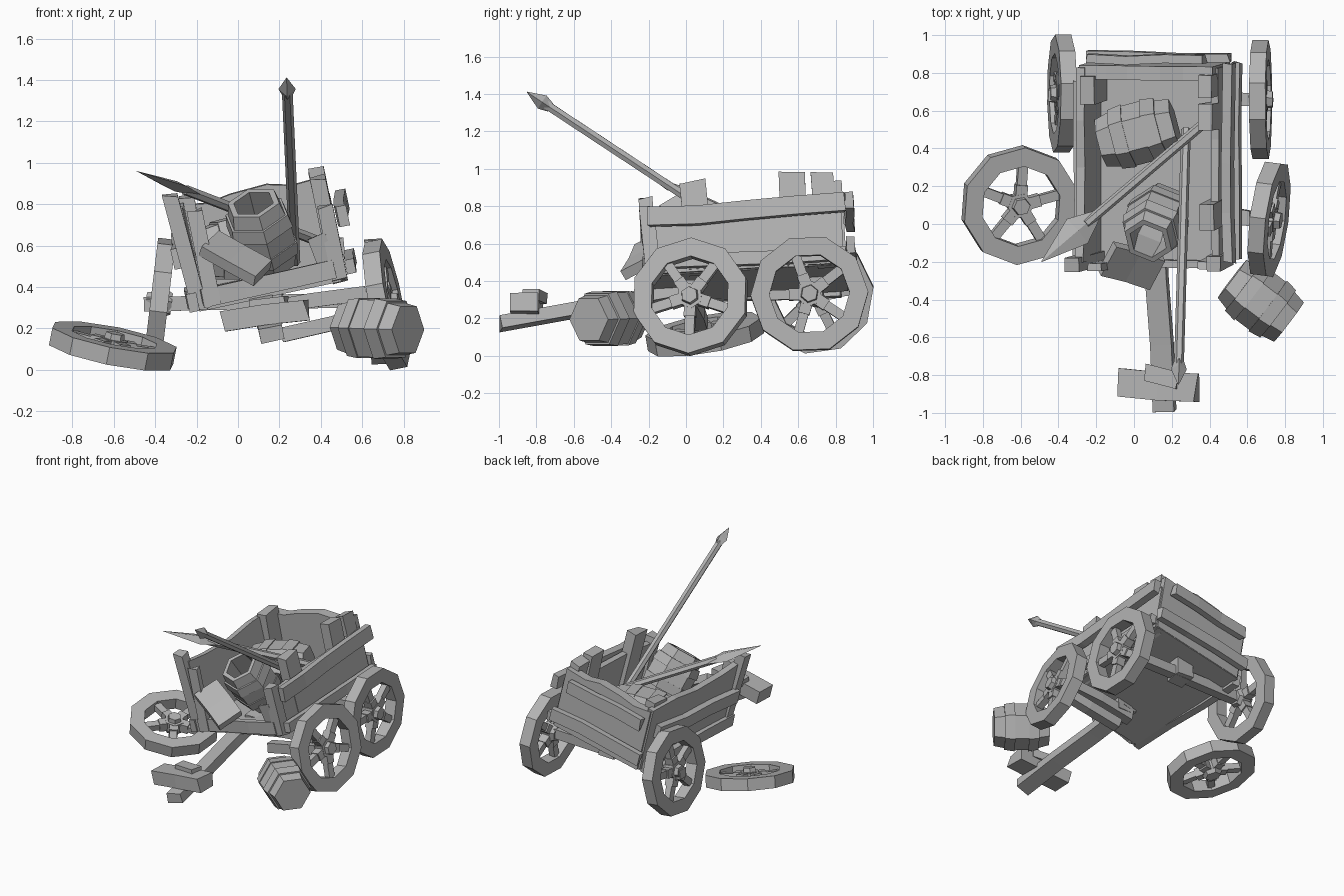
import bpy, bmesh, random
from math import radians, pi, sin, cos
from mathutils import Matrix, Vector

random.seed(4)
if "Cube" in bpy.data.objects:
    bpy.data.objects.remove(bpy.data.objects["Cube"])

grey = bpy.data.materials.new("weathered grey")
grey.use_nodes = True
grey.diffuse_color = (0.45, 0.45, 0.45, 1)
grey.node_tree.nodes["Principled BSDF"].inputs["Base Color"].default_value = (0.45, 0.45, 0.45, 1)

WORLD = Matrix.Identity(4)
# The wagon box is rolled and pitched as one unit
CART = (Matrix.Translation((0.15, 0.32, 0.42))
        @ Matrix.Rotation(radians(3.5), 4, 'X') @ Matrix.Rotation(radians(-12), 4, 'Y'))


def skin(name, rings, matrix, loop=False):
    """Bridge equal rings of points into a solid."""
    bm = bmesh.new()
    vs = [[bm.verts.new(p) for p in ring] for ring in rings]
    n = len(vs[0])
    for i in range(len(vs) if loop else len(vs) - 1):
        a, b = vs[i], vs[(i + 1) % len(vs)]
        for j in range(n):
            k = (j + 1) % n
            bm.faces.new((a[j], a[k], b[k], b[j]))
    if not loop:
        bm.faces.new(vs[0][::-1])
        bm.faces.new(vs[-1])
    bmesh.ops.recalc_face_normals(bm, faces=bm.faces)
    mesh = bpy.data.meshes.new(name)
    bm.to_mesh(mesh)
    bm.free()
    mesh.materials.append(grey)
    obj = bpy.data.objects.new(name, mesh)
    obj.matrix_world = matrix
    bpy.context.collection.objects.link(obj)
    return obj


def lathe(name, profile, sides, matrix, loop=False, spin=0.0):
    """Revolve (radius, height) pairs around local z."""
    angles = [spin + 2 * pi * i / sides for i in range(sides)]
    return skin(name, [[(r * cos(a), r * sin(a), z) for a in angles] for r, z in profile], matrix, loop)


def board(name, a, b, width, thick, up=(0, 0, 1), matrix=CART, segs=1, rough=0.008):
    """Plank from a to b; thick is measured along up. Roughness warps it."""
    a, b = Vector(a), Vector(b)
    d = (b - a).normalized()
    side = d.cross(Vector(up)).normalized()
    u = side.cross(d)
    rings = []
    for i in range(segs + 1):
        c = a.lerp(b, i / segs) + side * random.uniform(-rough, rough) + u * random.uniform(-rough, rough)
        ring = []
        for s, t in ((-1, -1), (1, -1), (1, 1), (-1, 1)):
            end = d * random.uniform(-rough, rough) if i in (0, segs) else Vector()
            ring.append(c + side * s * width / 2 + u * t * thick / 2 + end)
        rings.append(ring)
    return skin(name, rings, matrix)


def panel(name, top, base, across, thick):
    """Solid wall standing on the bed; top lists (distance along, height)."""
    base, across = Vector(base), Vector(across)
    out = across.cross(Vector((0, 0, 1))) * thick / 2
    rings = []
    for t, h in top:
        foot, head = base + across * t, base + across * t + Vector((0, 0, h))
        rings.append([foot - out, foot + out, head + out, head - out])
    return skin(name, rings, CART)


def facing(centre, axis):
    return Matrix.Translation(centre) @ Vector(axis).to_track_quat('Z', 'Y').to_matrix().to_4x4()


def wheel(name, centre, axis, spin=0.0):
    m = facing(centre, axis) @ Matrix.Rotation(radians(spin), 4, 'Z')
    lathe(name + "_rim", [(0.315, -0.043), (0.315, 0.043), (0.215, 0.043), (0.215, -0.043)],
          10, m, True, pi / 10)
    lathe(name + "_hub", [(0.055, -0.06), (0.07, -0.03), (0.07, 0.035), (0.05, 0.035), (0.045, 0.065)], 6, m)
    for k in range(5):
        r = m @ Matrix.Rotation(2 * pi * k / 5, 4, 'Z')
        board(name + "_spoke", (0, 0.04, 0), (0, 0.235, 0), 0.052, 0.045, matrix=r, rough=0)
        board(name + "_spoke_foot", (0, 0.05, 0), (0, 0.11, 0), 0.062, 0.065, matrix=r, rough=0)


def barrel(name, centre, axis, length=0.40, scale=1.0, is_open=False):
    h = length / 2
    prof = [(0.125, -h), (0.145, -h * 0.62), (0.157, -h * 0.62), (0.168, -h * 0.25), (0.160, -h * 0.25),
            (0.160, h * 0.25), (0.168, h * 0.25), (0.157, h * 0.62), (0.145, h * 0.62), (0.130, h)]
    if is_open:
        prof += [(0.10, h), (0.125, 0.0), (0.10, -h * 0.8)]
    lathe(name, [(r * scale, z) for r, z in prof], 6, facing(centre, axis))


def spear(name, butt, tip, radius, head, blade, flat):
    axis = Vector(tip) - Vector(butt)
    m, n = facing(butt, axis), axis.length
    lathe(name + "_shaft", [(radius, 0), (radius, n - head * 0.8)], 6, m)
    lathe(name + "_head", [(radius, n - head), (blade, n - head * 0.65), (0.002, n)],
          4, m @ Matrix.Diagonal((1, flat, 1, 1)))


# Wheels: three standing, one fallen flat
wheel("front_left_wheel", (0.715, 0.025, 0.315), (1, -0.13, 0.2), 36)
wheel("back_left_wheel", (0.67, 0.66, 0.33), (1, 0, 0.06), 20)
wheel("back_right_wheel", (-0.38, 0.69, 0.325), (-1, 0, 0.12), 10)
wheel("fallen_wheel", (-0.605, 0.10, 0.115), (0.2, -0.17, 1), 19)

# Wagon bed and solid walls with broken upper edges
board("floor", (0, -0.52, -0.01), (0, 0.54, -0.01), 0.70, 0.05, rough=0)
panel("left_wall", ((-0.50, 0.32), (-0.2, 0.34), (0.15, 0.33), (0.53, 0.36)), (0.35, 0, -0.03), (0, 1, 0), 0.04)
panel("right_wall", ((-0.50, 0.51), (-0.3, 0.48), (0.0, 0.46), (0.25, 0.48), (0.53, 0.47)),
      (-0.35, 0, -0.03), (0, 1, 0), 0.045)
panel("back_wall", ((-0.36, 0.46), (-0.22, 0.44), (-0.1, 0.46), (0.08, 0.47), (0.2, 0.44), (0.36, 0.45)),
      (0, 0.505, -0.03), (1, 0, 0), 0.075)
for z, x0, x1 in ((0.07, -0.38, 0.38), (0.32, -0.33, 0.30)):
    board("back_rail", (x0, 0.57, z), (x1, 0.57, z), 0.045, 0.09, segs=3, rough=0.01)

# Corner and middle posts
for x, y, top, w in ((-0.36, -0.50, 0.54, 0.075), (-0.32, 0.42, 0.47, 0.15), (0.34, -0.50, 0.34, 0.08),
                     (0.33, -0.24, 0.46, 0.14), (0.33, 0.28, 0.49, 0.14), (0.34, 0.44, 0.46, 0.12)):
    board("wall_post", (x, y, -0.03), (x, y, top), 0.075, w, (0, 1, 0), rough=0.015)

# Long rails outside the walls
board("left_rail", (0.42, -0.50, 0.27), (0.42, 0.55, 0.295), 0.05, 0.10, segs=4, rough=0.012)
board("left_lower_rail", (0.40, -0.50, 0.03), (0.40, 0.54, 0.01), 0.045, 0.07, segs=3)
board("right_rail", (-0.395, -0.50, 0.23), (-0.395, 0.45, 0.25), 0.045, 0.10, segs=3, rough=0.01)
board("right_lower_rail", (-0.38, -0.55, 0.01), (-0.38, 0.50, -0.01), 0.05, 0.09, segs=3)

# Broken front
board("front_sill", (-0.33, -0.53, 0.03), (0.33, -0.53, 0.03), 0.04, 0.09, segs=3)
board("front_stub", (-0.27, -0.52, -0.01), (-0.28, -0.52, 0.45), 0.075, 0.04, (0, 1, 0), rough=0.02)
board("front_left_stub", (0.29, -0.52, 0), (0.27, -0.52, 0.20), 0.09, 0.04, (0, 1, 0), rough=0.02)
board("leaning_plank", (-0.14, -0.185, 0.62), (0.12, -0.25, 0.47), 0.19, 0.055,
      (0.4, -0.6, 0.75), WORLD, 2, 0.01)

# Axles: the front one has snapped away from its bolster
board("back_axle", (-0.45, 0.68, 0.32), (0.66, 0.66, 0.34), 0.07, 0.07, matrix=WORLD, segs=2)
board("front_bolster", (0.08, 0.05, 0.29), (0.62, 0.03, 0.375), 0.08, 0.07, matrix=WORLD, segs=2)
board("broken_axle", (0.22, 0.08, 0.165), (0.70, 0.03, 0.305), 0.07, 0.07, matrix=WORLD, segs=2, rough=0.01)
for y in (0.03, 0.67):
    board("axle_block", (0.15, y - 0.06, 0.35), (0.15, y + 0.06, 0.36), 0.13, 0.13, matrix=WORLD)

# Draw pole with its crossbar
board("draw_pole", (0.165, -0.995, 0.165), (0.10, 0.08, 0.365), 0.115, 0.07,
      (-0.2, 0, 1), WORLD, 3)
board("crossbar", (-0.07, -0.85, 0.225), (0.335, -0.87, 0.29), 0.15, 0.10, matrix=WORLD, segs=2, rough=0.012)
board("crossbar_wedge", (0.06, -0.80, 0.30), (0.23, -0.84, 0.33), 0.09, 0.06, matrix=WORLD, rough=0.015)

# Barrels
barrel("open_barrel", (0.115, 0.01, 0.655), (-0.2, -0.5, 0.75), 0.37, 1.03, True)
barrel("lying_barrel", (0.02, 0.48, 0.59), (0.95, 0.25, 0.12), 0.41, 1.02)
barrel("dropped_barrel", (0.67, -0.405, 0.20), (0.79, -0.6, -0.03), 0.38, 1.0)

# Spears stuck in the load
spear("long_spear", (0.275, 0.50, 0.52), (0.235, -0.85, 1.41), 0.026, 0.15, 0.042, 1.0)
spear("short_spear", (0.39, 0.55, 0.62), (-0.49, -0.20, 0.96), 0.026, 0.40, 0.085, 0.3)
